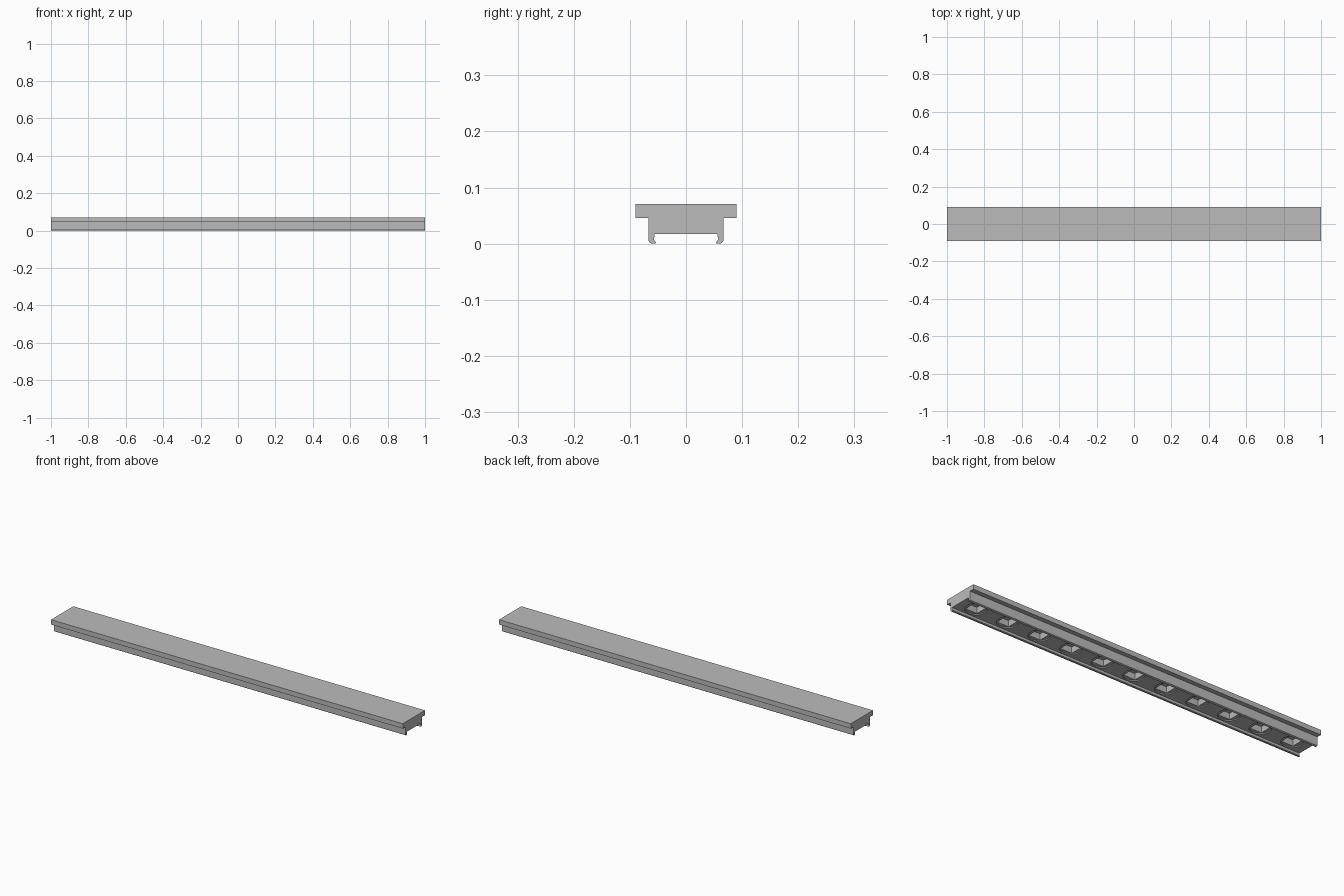
import bpy
import bmesh
from mathutils import Matrix

if "Cube" in bpy.data.objects:
    bpy.data.objects.remove(bpy.data.objects["Cube"], do_unlink=True)

LENGTH = 2.0
POCKETS = 11
PITCH = LENGTH / POCKETS
CHANNEL_Z = 0.017

grey = bpy.data.materials.new("plain grey")
grey.use_nodes = True
grey.diffuse_color = (0.5, 0.5, 0.5, 1)
grey.node_tree.nodes["Principled BSDF"].inputs["Base Color"].default_value = grey.diffuse_color


def make_object(name, bm):
    bmesh.ops.recalc_face_normals(bm, faces=bm.faces)
    mesh = bpy.data.meshes.new(name)
    bm.to_mesh(mesh)
    bm.free()
    mesh.materials.append(grey)
    obj = bpy.data.objects.new(name, mesh)
    bpy.context.collection.objects.link(obj)
    return obj


def pocket_cutter(name, sides, radius, depth):
    """A row of upright prisms that cut upward into the channel ceiling."""
    bm = bmesh.new()
    low = CHANNEL_Z - 0.005
    high = CHANNEL_Z + depth
    turn = Matrix.Rotation(0.7853982, 4, "Z")
    for i in range(POCKETS):
        x = (i - (POCKETS - 1) / 2) * PITCH
        place = Matrix.Translation((x, 0, (low + high) / 2)) @ turn
        bmesh.ops.create_cone(bm, cap_ends=True, segments=sides, radius1=radius,
                              radius2=radius, depth=high - low, matrix=place)
    cutter = make_object(name, bm)
    cutter.hide_render = True
    return cutter


# Rail section, one half from the top centre round to the channel ceiling
half = [(0.09, 0.071), (0.09, 0.046), (0.067, 0.046), (0.067, 0.006),
        (0.065, 0.002), (0.061, 0.0), (0.055, 0.0), (0.053, 0.002),
        (0.056, 0.005), (0.057, 0.008), (0.056, CHANNEL_Z)]
section = half + [(-y, z) for y, z in reversed(half)]

bm = bmesh.new()
end = bm.faces.new([bm.verts.new((-LENGTH / 2, y, z)) for y, z in section])
swept = bmesh.ops.extrude_face_region(bm, geom=[end], use_keep_orig=True)
bmesh.ops.translate(bm, vec=(LENGTH, 0, 0),
                    verts=[v for v in swept["geom"] if isinstance(v, bmesh.types.BMVert)])
rail = make_object("rail", bm)

# Shallow round recesses with deeper square pockets along the underside
bpy.context.view_layer.objects.active = rail
rail.select_set(True)
for cutter in (pocket_cutter("round_recess_cutter", 48, 0.05, 0.005),
               pocket_cutter("square_pocket_cutter", 4, 0.046, 0.036)):
    cut = rail.modifiers.new(cutter.name, "BOOLEAN")
    cut.operation = "DIFFERENCE"
    cut.solver = "EXACT"
    cut.object = cutter
    bpy.ops.object.modifier_apply(modifier=cut.name)
    bpy.data.objects.remove(cutter, do_unlink=True)

bpy.ops.object.shade_smooth_by_angle(angle=0.4)
